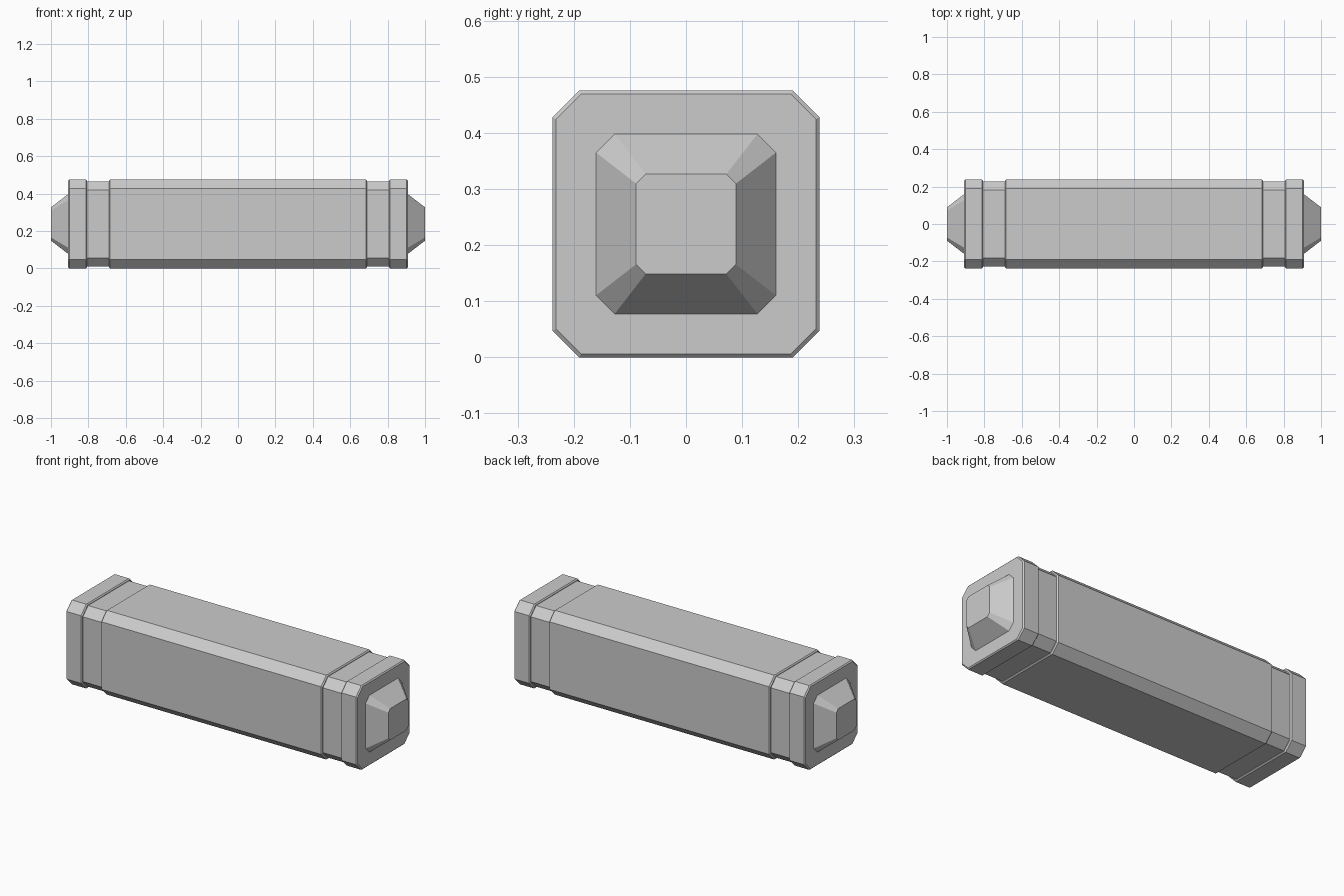
import bpy, bmesh

if "Cube" in bpy.data.objects:
    bpy.data.objects.remove(bpy.data.objects["Cube"])

CZ = 0.2375   # height of the long axis
H = 0.2375    # half width of the thick sections
B = 0.006     # small edge bevel


def loft(name, rings):
    """Chamfered-square sections (x, half width, corner cut) joined along x."""
    bm = bmesh.new()
    loops = []
    for x, h, c in rings:
        k = h - c
        pts = [(h, -k), (h, k), (k, h), (-k, h), (-h, k), (-h, -k), (-k, -h), (k, -h)]
        loops.append([bm.verts.new((x, y, CZ + z)) for y, z in pts])
    for a, b in zip(loops, loops[1:]):
        for i in range(8):
            j = (i + 1) % 8
            bm.faces.new((a[i], a[j], b[j], b[i]))
    bm.faces.new(loops[0])
    bm.faces.new(loops[-1])
    bmesh.ops.recalc_face_normals(bm, faces=bm.faces)
    mesh = bpy.data.meshes.new(name)
    bm.to_mesh(mesh)
    bm.free()
    ob = bpy.data.objects.new(name, mesh)
    bpy.context.collection.objects.link(ob)
    return ob


def bevelled(x0, x1):
    return [(x0, H - B, 0.045), (x0 + B, H, 0.047), (x1 - B, H, 0.047), (x1, H - B, 0.045)]


# Main bar
loft("main_body", bevelled(-0.69, 0.69))

# Neck, end collar and tapered tip at both ends
for side, s in (("left", -1), ("right", 1)):
    parts = {
        "neck": [(0.69, 0.2285, 0.046), (0.807, 0.2285, 0.046)],
        "collar": bevelled(0.807, 0.908),
        "tip": [(0.905, 0.16, 0.033), (0.908, 0.16, 0.033), (1.0, 0.089, 0.017)],
    }
    for part, rings in parts.items():
        loft(f"{side}_{part}", [(s * x, h, c) for x, h, c in rings])
